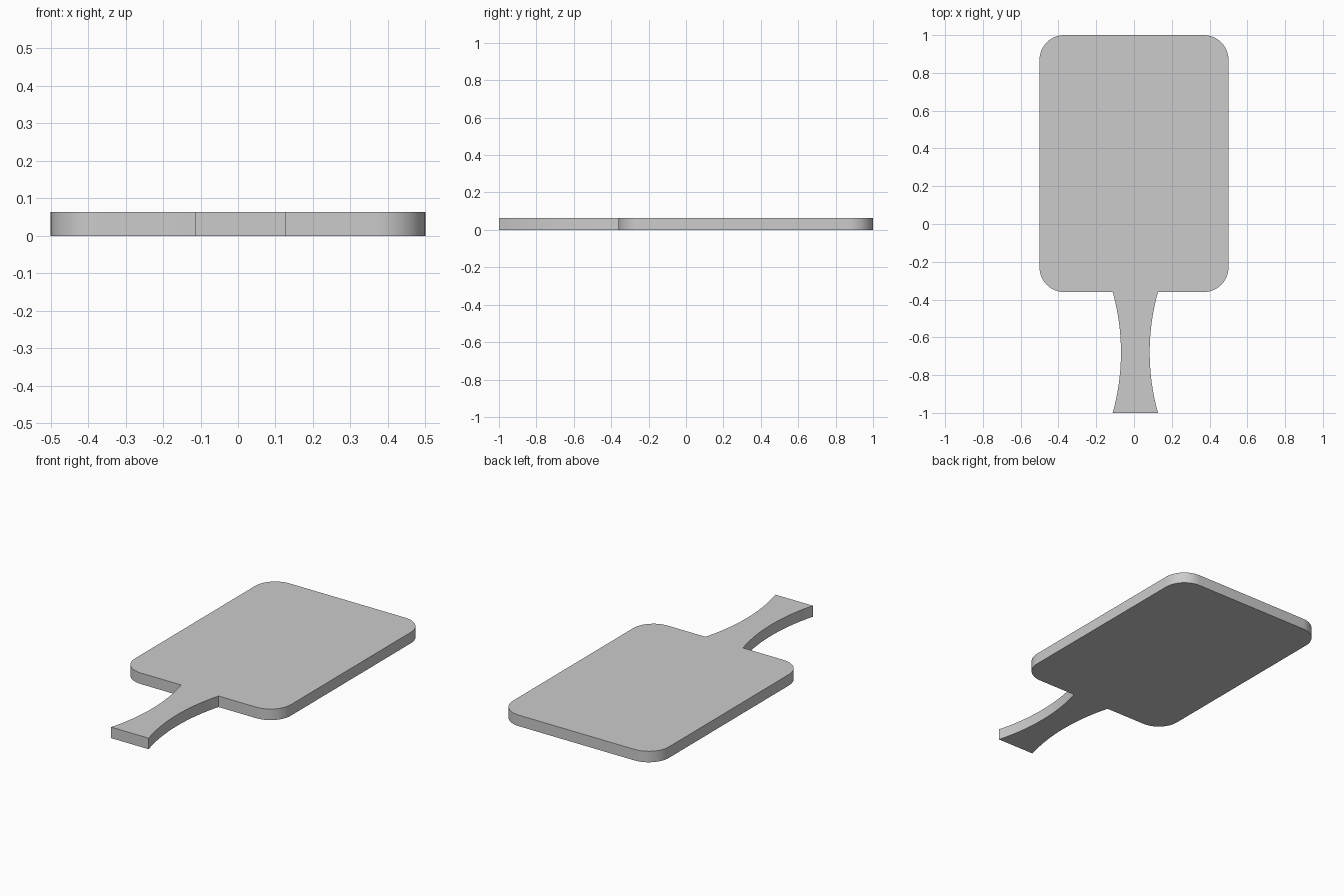
import bpy, bmesh
from math import sin, cos, pi, sqrt, radians

if "Cube" in bpy.data.objects:
    bpy.data.objects.remove(bpy.data.objects["Cube"])

THICK = 0.064
HALF_W, Y_LOW, Y_TOP, RADIUS = 0.5, -0.36, 1.0, 0.13
HANDLE_X, HANDLE_END, HANDLE_WAIST, Y_END = 0.007, 0.12, 0.076, -1.0


def corner(cx, cy, start, steps=12):
    """Quarter-circle of points, counter-clockwise from the start angle."""
    return [(cx + RADIUS * cos(start + pi / 2 * i / steps),
             cy + RADIUS * sin(start + pi / 2 * i / steps)) for i in range(steps + 1)]


def handle_side(steps=20):
    """Concave circular arc as (half width, y), from the handle end up to the board."""
    half = (Y_LOW - Y_END) / 2
    sag = HANDLE_END - HANDLE_WAIST
    r = (half ** 2 + sag ** 2) / (2 * sag)
    pts = []
    for i in range(steps + 1):
        t = half * (2 * i / steps - 1)
        pts.append((HANDLE_WAIST + r - sqrt(r * r - t * t), (Y_END + Y_LOW) / 2 + t))
    return pts


# Outline: right handle edge, rounded board, left handle edge
side = handle_side()
ix = HALF_W - RADIUS
outline = [(HANDLE_X + w, y) for w, y in side]
outline += corner(ix, Y_LOW + RADIUS, -pi / 2)
outline += corner(ix, Y_TOP - RADIUS, 0)
outline += corner(-ix, Y_TOP - RADIUS, pi / 2)
outline += corner(-ix, Y_LOW + RADIUS, pi)
outline += [(HANDLE_X - w, y) for w, y in reversed(side)]

# Extrude the outline into one solid board with handle
bm = bmesh.new()
base = bm.faces.new([bm.verts.new((x, y, 0)) for x, y in outline])
ext = bmesh.ops.extrude_face_region(bm, geom=[base], use_keep_orig=True)
top = [v for v in ext["geom"] if isinstance(v, bmesh.types.BMVert)]
bmesh.ops.translate(bm, verts=top, vec=(0, 0, THICK))
bmesh.ops.recalc_face_normals(bm, faces=bm.faces)
mesh = bpy.data.meshes.new("cutting_board")
bm.to_mesh(mesh)
bm.free()

board = bpy.data.objects.new("cutting_board", mesh)
bpy.context.collection.objects.link(board)
bpy.context.view_layer.objects.active = board
board.select_set(True)
bpy.ops.object.shade_smooth_by_angle(angle=radians(30))
